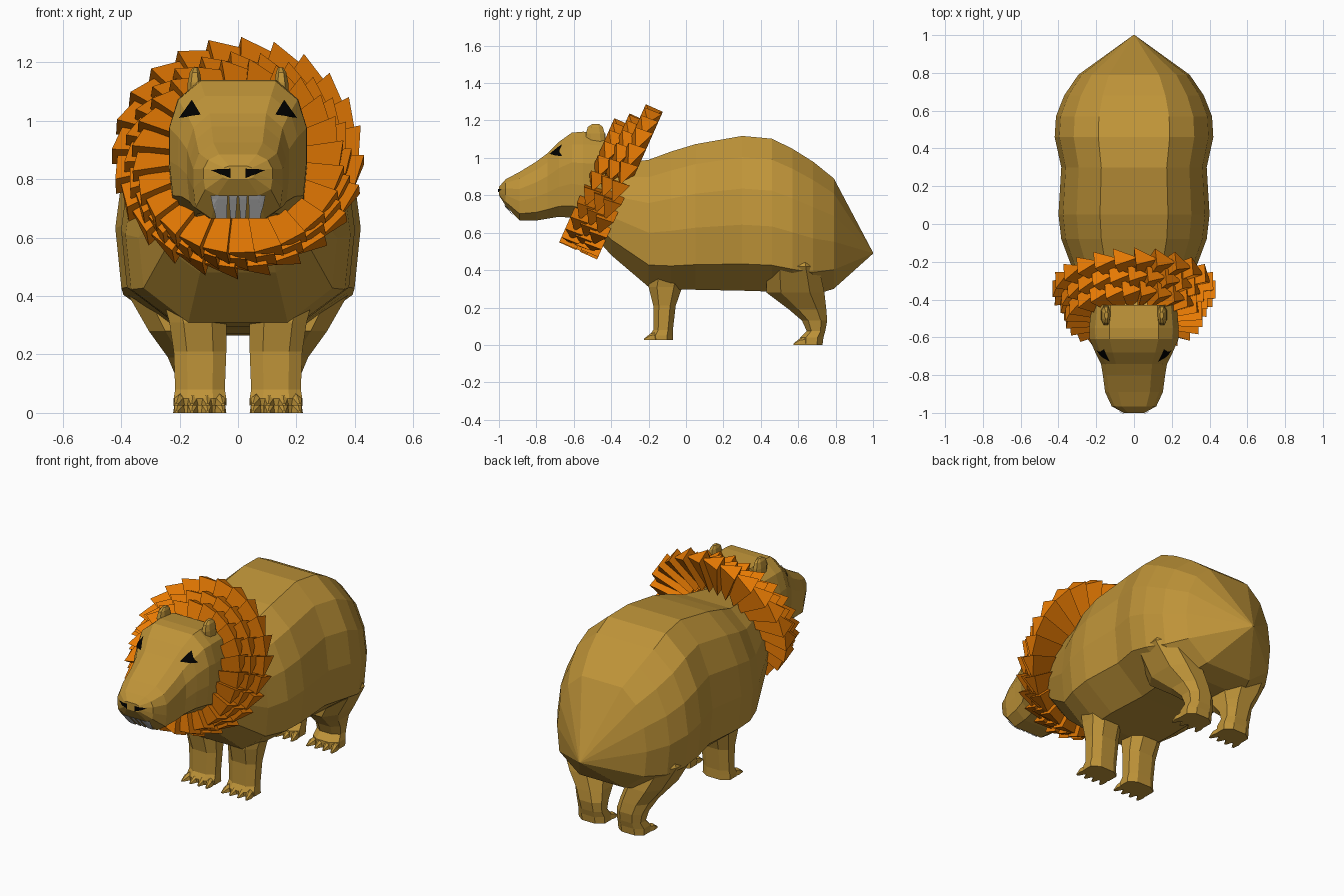
import bpy
import bmesh
import math
from mathutils import Vector
from mathutils.bvhtree import BVHTree

if "Cube" in bpy.data.objects:
    bpy.data.objects.remove(bpy.data.objects["Cube"])


def material(name, rgb):
    m = bpy.data.materials.new(name)
    m.use_nodes = True
    m.diffuse_color = (*rgb, 1)
    m.node_tree.nodes["Principled BSDF"].inputs["Base Color"].default_value = (*rgb, 1)
    return m


FUR = material("golden fur", (0.52, 0.295, 0.04))
MANE = material("orange mane", (0.8, 0.195, 0.001))
BLACK = material("black", (0.0, 0.0, 0.0))
TOOTH = material("tooth grey", (0.75, 0.75, 0.75))


def finish(name, bm, mat):
    mesh = bpy.data.meshes.new(name)
    bm.to_mesh(mesh)
    bm.free()
    mesh.materials.append(mat)
    obj = bpy.data.objects.new(name, mesh)
    bpy.context.collection.objects.link(obj)


def add_loft(bm, rings):
    """Skin a list of equal rings and cap both ends."""
    rows = [[bm.verts.new(p) for p in ring] for ring in rings]
    faces = [bm.faces.new(rows[0]), bm.faces.new(rows[-1])]
    for a, b in zip(rows, rows[1:]):
        for i in range(len(a)):
            j = (i + 1) % len(a)
            faces.append(bm.faces.new((a[i], a[j], b[j], b[i])))
    bmesh.ops.recalc_face_normals(bm, faces=faces)


def cross_rings(sections, half):
    """Mirrored upright cross-sections from (y, half width, bottom, top)."""
    full = half + [(-x, t) for x, t in reversed(half)]
    return [[Vector((w * x, y, lo + (hi - lo) * t)) for x, t in full]
            for y, w, lo, hi in sections]


def box_rings(sections, side):
    """Level chamfered rings from (z, x0, x1, y0, y1)."""
    octagon = [(0, .25), (.25, 0), (.75, 0), (1, .25), (1, .75), (.75, 1), (.25, 1), (0, .75)]
    return [[Vector((side * (x0 + (x1 - x0) * u), y0 + (y1 - y0) * v, z)) for u, v in octagon]
            for z, x0, x1, y0, y1 in sections]


# Body, from the neck to the pointed rump
bm = bmesh.new()
add_loft(bm, cross_rings([
    (-.56, .20, .66, 1.05), (-.40, .26, .48, .97), (-.20, .34, .31, 1.0),
    (-.08, .385, .295, 1.045), (.05, .40, .295, 1.085), (.30, .385, .29, 1.13),
    (.46, .42, .285, 1.115), (.57, .413, .27, 1.06), (.68, .37, .265, .99),
    (.79, .295, .30, .90), (1.0, .004, .488, .494)],
    [(.5, 0), (.95, .17), (1, .42), (.94, .65), (.76, .85), (.45, .985)]))
finish("body", bm, FUR)

# Head with muzzle
bm = bmesh.new()
add_loft(bm, cross_rings([
    (-.43, .225, .66, 1.13), (-.55, .237, .66, 1.14), (-.61, .235, .68, 1.135),
    (-.68, .205, .685, 1.085), (-.74, .175, .675, 1.025), (-.80, .165, .665, .98),
    (-.89, .153, .665, .925), (-.965, .118, .745, .885), (-1.0, .055, .80, .845)],
    [(.6, 0), (.95, .14), (1, .4), (1, .65), (.87, .86), (.55, 1)]))
head_tree = BVHTree.FromBMesh(bm)
finish("head", bm, FUR)


def face_patch(name, shapes, mat):
    """Thin flat shapes, drawn in x and z, laid on the front of the head."""
    bm = bmesh.new()
    for shape in shapes:
        bm.faces.new([bm.verts.new((x, -2, z)) for x, z in shape])
    bmesh.ops.triangulate(bm, faces=bm.faces)
    bmesh.ops.subdivide_edges(bm, edges=bm.edges, cuts=5, use_grid_fill=True)
    for v in bm.verts:
        hit, normal, _, _ = head_tree.ray_cast(v.co, Vector((0, 1, 0)))
        if hit:
            v.co = hit + normal * 0.006
    bm.normal_update()
    for f in bm.faces:
        if f.normal.y > 0:
            f.normal_flip()
    finish(name, bm, mat)


def both_sides(shape):
    return [shape, [(-x, z) for x, z in shape]]


face_patch("eyes", both_sides([(.125, 1.018), (.197, 1.008), (.155, 1.068)]), BLACK)
face_patch("nostrils", both_sides([(.025, .803), (.09, .831), (.025, .836)]), BLACK)
face_patch("teeth",
           both_sides([(.002, .748), (.032, .748), (.026, .67), (.008, .67)])
           + both_sides([(.036, .748), (.092, .748), (.076, .67), (.038, .67)]), TOOTH)

# Ears
for side, label in ((1, "left"), (-1, "right")):
    bm = bmesh.new()
    add_loft(bm, box_rings([(1.06, .12, .175, -.53, -.43), (1.13, .125, .172, -.535, -.435),
                            (1.165, .13, .165, -.525, -.445), (1.182, .137, .155, -.50, -.465)], side))
    finish(label + "_ear", bm, FUR)

# Legs and toed paws
FRONT = [(.48, .08, .28, -.18, .02), (.31, .04, .235, -.20, -.02), (.21, .04, .22, -.175, -.055),
         (.08, .045, .215, -.175, -.07), (.05, .04, .22, -.195, -.07), (.025, .04, .22, -.19, -.07)]
HIND = [(.52, .14, .33, .46, .68), (.42, .12, .385, .43, .71), (.28, .08, .305, .43, .74),
        (.19, .06, .24, .55, .75), (.13, .05, .215, .62, .755), (.075, .05, .205, .645, .745),
        (.04, .045, .215, .61, .735), (0, .045, .215, .61, .73)]
for kind, sections, toe_y, floor in (("front", FRONT, -.18, .025), ("hind", HIND, .62, 0)):
    for side, label in ((1, "left"), (-1, "right")):
        bm = bmesh.new()
        add_loft(bm, box_rings(sections, side))
        for i in range(4):
            x = .068 + i * .042
            spread = (i - 1.5) * .15
            rings = []
            for step, r, h in ((.03, .02, .045), (-.01, .019, .036), (-.045, .006, .008)):
                cx = x + spread * (.03 - step)
                rings.append([Vector((side * (cx + dx * r), toe_y + step, floor + dz * h))
                              for dx, dz in ((-1, 0), (1, 0), (.8, .7), (0, 1), (-.8, .7))])
            add_loft(bm, rings)
        finish(f"{label}_{kind}_leg", bm, FUR)

# Mane: three tilted rings of overlapping triangular wedges
TILT = math.radians(24)
AXIS = Vector((0, math.cos(TILT), -math.sin(TILT)))
UP = Vector((0, math.sin(TILT), math.cos(TILT)))
COUNT = 24
STEP = math.tau / COUNT
for label, y, z, radius, shift in (("front", -.485, .86, .365, .3), ("middle", -.415, .862, .39, .65),
                                   ("back", -.345, .872, .432, 0)):
    bm = bmesh.new()
    center = Vector((0, y, z))
    for k in range(COUNT):
        start = (k + shift) * STEP

        def corner(turn, along, r):
            a = start + turn * STEP
            return center + AXIS * along + (Vector((math.sin(a), 0, 0)) + UP * math.cos(a)) * r

        add_loft(bm, [[corner(0, .05, r), corner(.1, -.05, r), corner(1.2, 0, r - drop)]
                      for r, drop in ((.2, 0), (radius, .02))])
    finish(label + "_mane_ring", bm, MANE)
